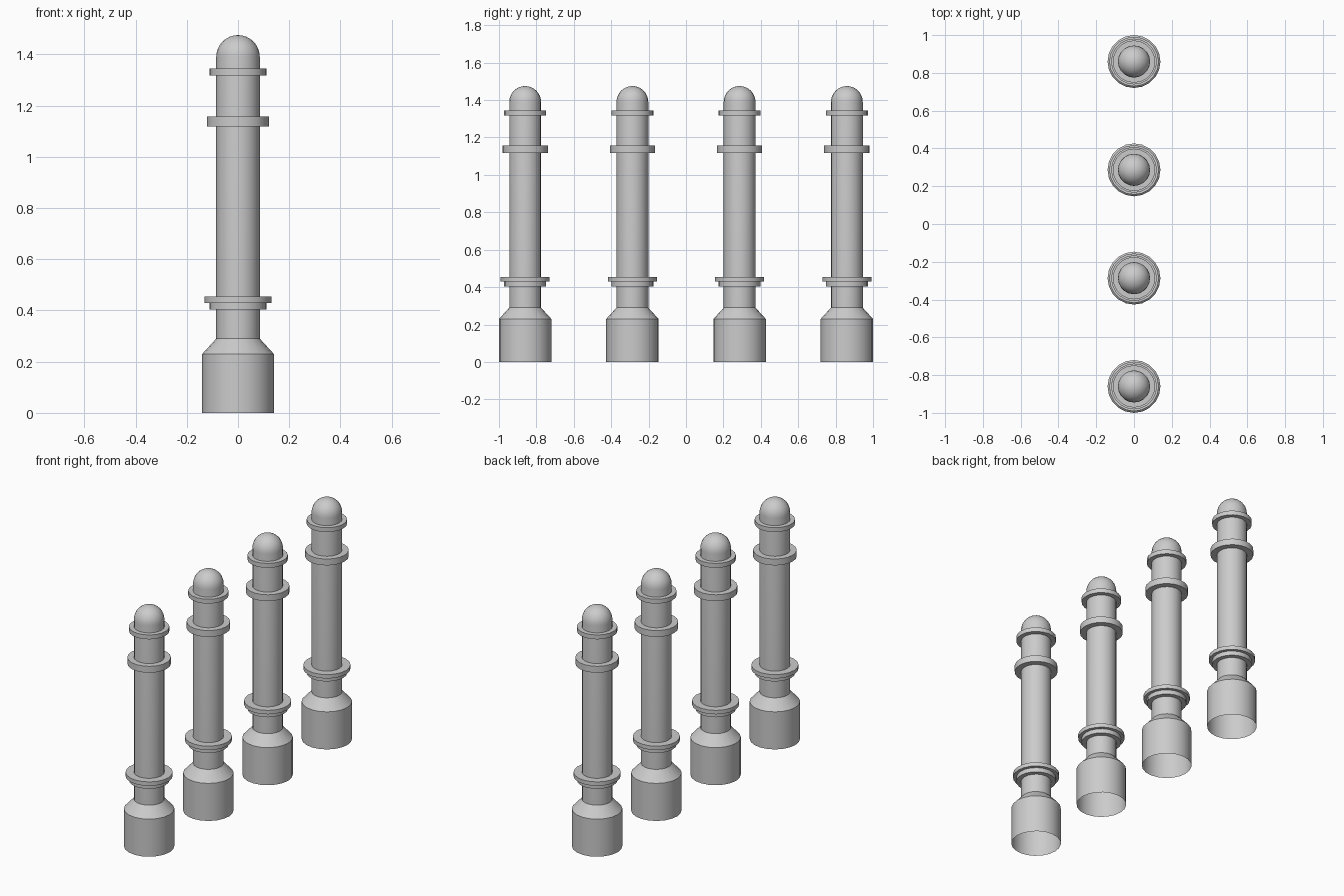
import bpy
import bmesh
from math import sin, cos, pi, radians

if "Cube" in bpy.data.objects:
    bpy.data.objects.remove(bpy.data.objects["Cube"])

SIDES = 20
SHAFT_R = 0.085
DOME_Z = 1.39


def lathe(name, profile):
    """Revolve a (radius, z) profile; a zero radius closes to a pole."""
    bm = bmesh.new()
    rows = []
    for r, z in profile:
        if r < 1e-6:
            rows.append([bm.verts.new((0, 0, z))] * SIDES)
        else:
            rows.append([bm.verts.new((r * cos(2 * pi * i / SIDES),
                                       r * sin(2 * pi * i / SIDES), z))
                         for i in range(SIDES)])
    for low, high in zip(rows, rows[1:]):
        for i in range(SIDES):
            j = (i + 1) % SIDES
            loop = list(dict.fromkeys((low[i], low[j], high[j], high[i])))
            bm.faces.new(loop)
    mesh = bpy.data.meshes.new(name)
    bm.to_mesh(mesh)
    bm.free()
    return mesh


def ring(name, r, z0, z1):
    return lathe(name, [(SHAFT_R, z0), (r, z0), (r, z1), (SHAFT_R, z1)])


# Open-bottomed post: wide base, sloped shoulder, shaft and domed top
dome = [(SHAFT_R * cos(k * pi / 16), DOME_Z + SHAFT_R * sin(k * pi / 16))
        for k in range(8)] + [(0, DOME_Z + SHAFT_R)]
meshes = [
    lathe("post", [(0.14, 0), (0.14, 0.23), (SHAFT_R, 0.29)] + dome),
    # Collars around the shaft
    ring("lower_collar_step", 0.112, 0.403, 0.43),
    ring("lower_collar", 0.131, 0.43, 0.454),
    ring("middle_collar", 0.121, 1.118, 1.157),
    ring("top_collar", 0.112, 1.318, 1.345),
]

# Row of four identical bollards along y
for n in range(4):
    y = -0.86 + n * 1.72 / 3
    for mesh in meshes:
        ob = bpy.data.objects.new(f"{mesh.name}_{n + 1}", mesh)
        ob.location = (0, y, 0)
        bpy.context.collection.objects.link(ob)
        if n == 0:
            bpy.ops.object.select_all(action='DESELECT')
            ob.select_set(True)
            bpy.context.view_layer.objects.active = ob
            bpy.ops.object.shade_smooth_by_angle(angle=radians(30))
